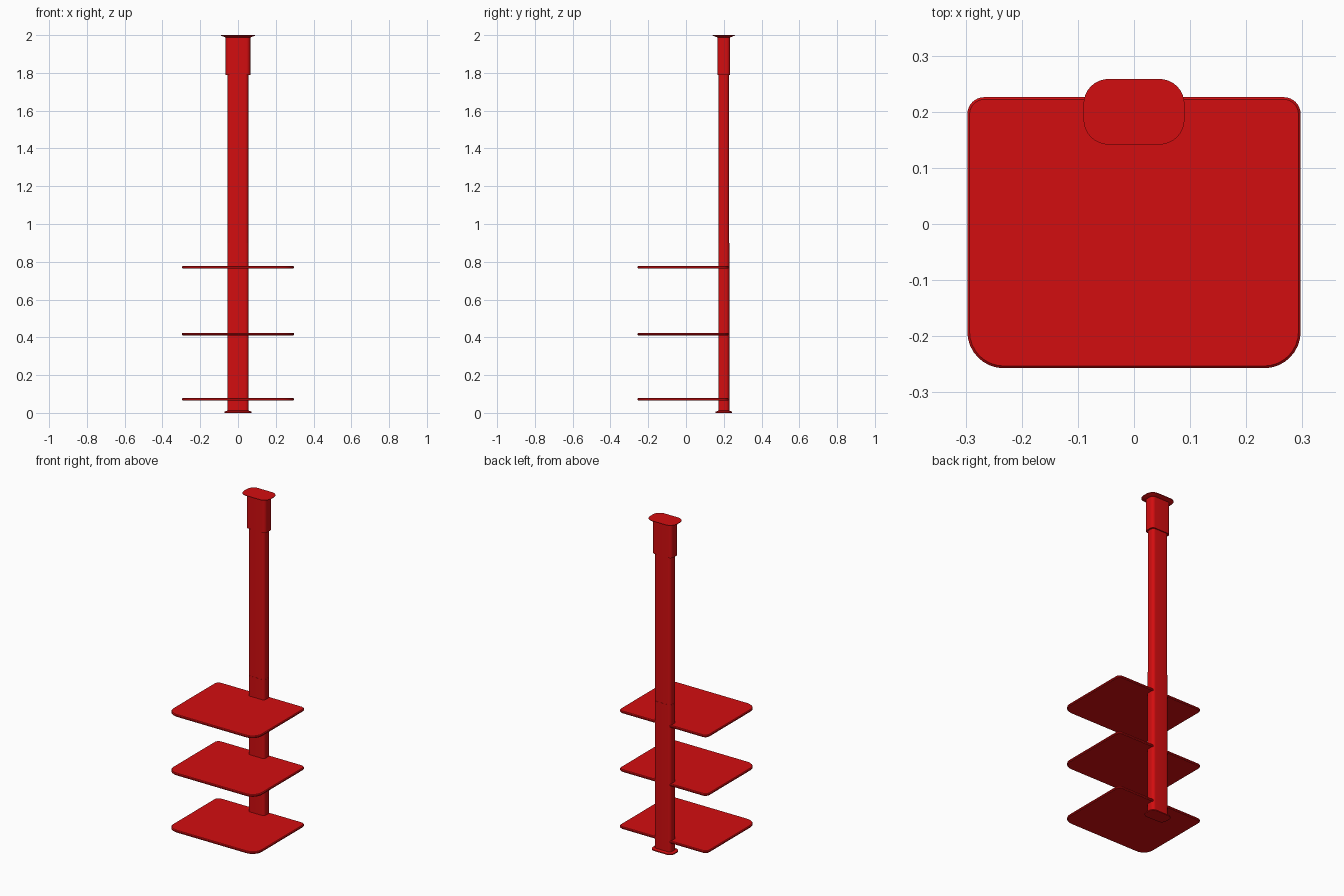
import bpy, bmesh, math

cube = bpy.data.objects.get("Cube")
if cube:
    bpy.data.objects.remove(cube, do_unlink=True)

red = bpy.data.materials.new("red_paint")
red.use_nodes = True
red.diffuse_color = (0.65, 0.004, 0.005, 1)
red.node_tree.nodes["Principled BSDF"].inputs["Base Color"].default_value = red.diffuse_color


def outline(half_x, y0, y1, r_front, r_back, steps=8):
    """Rounded rectangle, counter-clockwise from the front right corner."""
    corners = [(-1, y0, 1, r_front, 180), (1, y0, 1, r_front, 270),
               (1, y1, -1, r_back, 0), (-1, y1, -1, r_back, 90)]
    points = []
    for side, y, inward, r, start in corners:
        for i in range(steps + 1):
            a = math.radians(start + 90 * i / steps)
            points.append((side * (half_x - r) + r * math.cos(a),
                           y + inward * r + r * math.sin(a)))
    return points


def loft(name, layers):
    """Solid through (z, outline) layers, from bottom to top."""
    bm = bmesh.new()
    rings = [[bm.verts.new((x, y, z)) for x, y in pts] for z, pts in layers]
    n = len(rings[0])
    for low, high in zip(rings, rings[1:]):
        for i in range(n):
            j = (i + 1) % n
            bm.faces.new((low[i], low[j], high[j], high[i]))
    bm.faces.new(rings[0][::-1])
    bm.faces.new(rings[-1])
    mesh = bpy.data.meshes.new(name)
    bm.to_mesh(mesh)
    bm.free()
    mesh.materials.append(red)
    obj = bpy.data.objects.new(name, mesh)
    bpy.context.collection.objects.link(obj)
    bpy.ops.object.select_all(action="DESELECT")
    obj.select_set(True)
    bpy.context.view_layer.objects.active = obj
    bpy.ops.object.shade_smooth_by_angle(angle=math.radians(35))
    return obj


MID = 0.2  # depth of the column axis


def section(half_x, half_y, r):
    return outline(half_x, MID - half_y, MID + half_y, r, r)


# Column in two lengths with a fine seam, and a wider sleeve at the top
lower = section(0.056, 0.029, 0.018)
upper = section(0.055, 0.028, 0.018)
sleeve = section(0.065, 0.034, 0.02)
loft("lower_column", [(0.004, lower), (0.9, lower)])
loft("upper_column", [(0.9, upper), (1.8, upper)])
loft("top_sleeve", [(1.79, sleeve), (1.994, sleeve)])

# Flared end plates
loft("ceiling_plate", [(1.988, section(0.066, 0.035, 0.022)),
                       (1.993, section(0.078, 0.047, 0.034)),
                       (1.997, section(0.09, 0.0585, 0.045)),
                       (2.0, section(0.09, 0.0585, 0.045))])
loft("floor_plate", [(0, section(0.072, 0.043, 0.03)),
                     (0.006, section(0.072, 0.043, 0.03)),
                     (0.012, section(0.057, 0.03, 0.02))])


# Shelves with softened rims
def shelf_outline(inset):
    return outline(0.297 - inset, -0.257 + inset, 0.226 - inset,
                   0.065 - inset, 0.03 - inset)


for label, z in (("bottom", 0.065), ("middle", 0.41), ("top", 0.764)):
    loft(label + "_shelf", [(z, shelf_outline(0.004)), (z + 0.004, shelf_outline(0)),
                            (z + 0.01, shelf_outline(0)), (z + 0.014, shelf_outline(0.004))])
